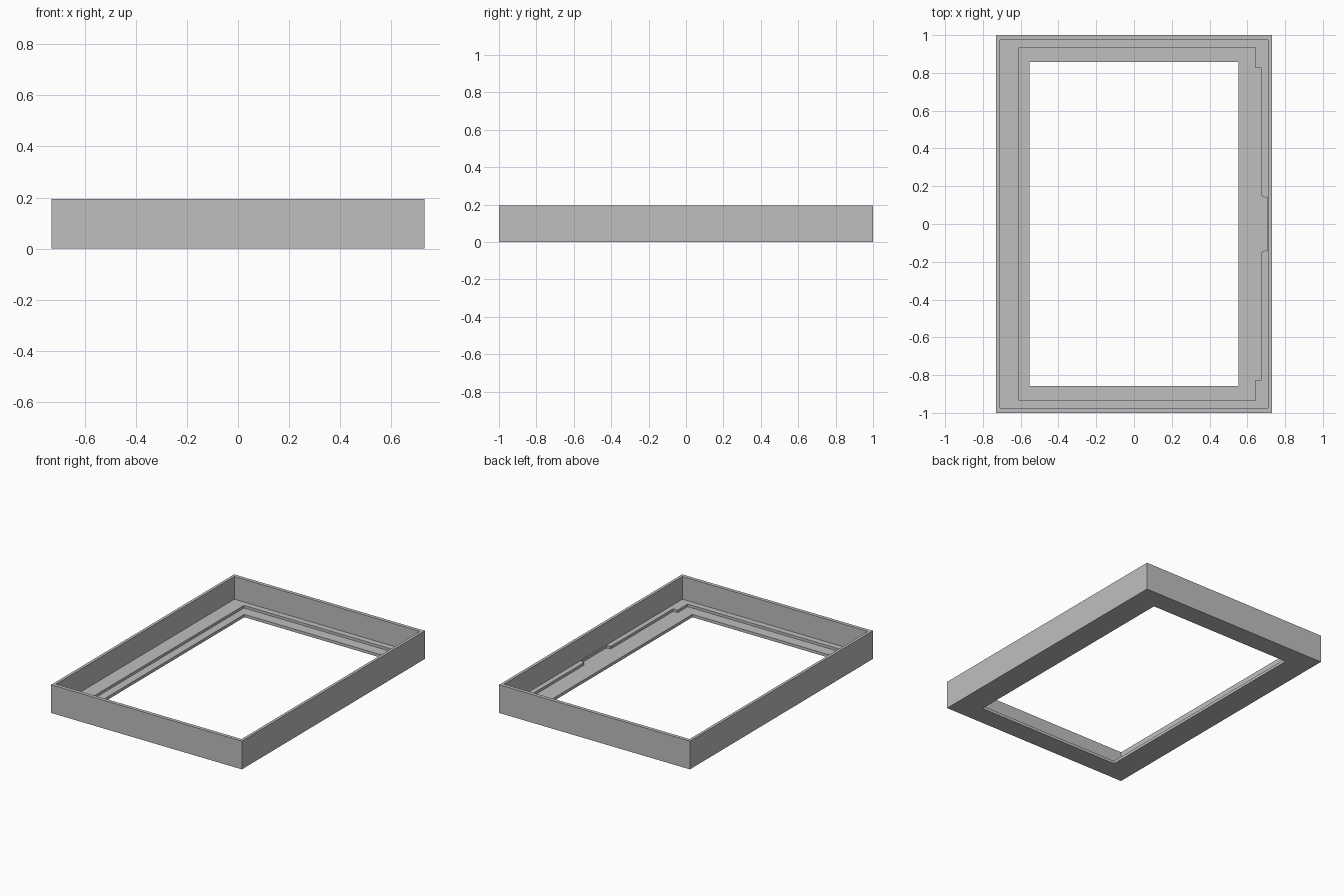
import bpy
import bmesh

if "Cube" in bpy.data.objects:
    bpy.data.objects.remove(bpy.data.objects["Cube"])

# Heights of the frame
LIP, LEDGE, RIM = 0.02, 0.038, 0.195


def rectangle(x, y):
    return [(-x, -y), (x, -y), (x, y), (-x, y)]


# Outlines seen from above
outer = rectangle(0.73, 1.0)
inner = rectangle(0.71, 0.975)
opening = rectangle(0.552, 0.858)

# Panel recess: the right-hand side steps outwards to a central catch notch
half_side = [(-0.608, 0.934), (0.642, 0.934), (0.642, 0.826), (0.676, 0.826),
             (0.676, 0.15), (0.682, 0.143), (0.708, 0.14)]
recess = [(x, -y) for x, y in half_side] + half_side[::-1]

bm = bmesh.new()


def loop(points, z):
    """Closed ring of vertices and edges at one height."""
    verts = [bm.verts.new((x, y, z)) for x, y in points]
    return [bm.edges.new((a, b)) for a, b in zip(verts, verts[1:] + verts[:1])]


def wall(lower, upper):
    """Vertical faces between two matching rings."""
    for a, b in zip(lower, upper):
        bm.faces.new((a.verts[0], a.verts[1], b.verts[1], b.verts[0]))


def shelf(ring, hole, up=1):
    """Flat band between a ring and the hole inside it."""
    bmesh.ops.triangle_fill(bm, use_beauty=True, edges=ring + hole,
                            normal=(0, 0, up))


outer_low, outer_top = loop(outer, 0), loop(outer, RIM)
inner_low, inner_top = loop(inner, LEDGE), loop(inner, RIM)
recess_low, recess_top = loop(recess, LIP), loop(recess, LEDGE)
open_low, open_top = loop(opening, 0), loop(opening, LIP)

# Outer side, inner side, recess step and opening edge
for low, top in ((outer_low, outer_top), (inner_low, inner_top),
                 (recess_low, recess_top), (open_low, open_top)):
    wall(low, top)

# Rim, ledge, recess floor and underside
shelf(outer_top, inner_top)
shelf(inner_low, recess_top)
shelf(recess_low, open_top)
shelf(outer_low, open_low, -1)

bmesh.ops.recalc_face_normals(bm, faces=bm.faces[:])
mesh = bpy.data.meshes.new("bezel_frame")
bm.to_mesh(mesh)
bm.free()

# Plain grey finish
grey = bpy.data.materials.new("plain_grey")
grey.use_nodes = True
colour = (0.52, 0.52, 0.52, 1)
grey.diffuse_color = colour
grey.node_tree.nodes["Principled BSDF"].inputs["Base Color"].default_value = colour
mesh.materials.append(grey)

frame = bpy.data.objects.new("bezel_frame", mesh)
bpy.context.collection.objects.link(frame)
